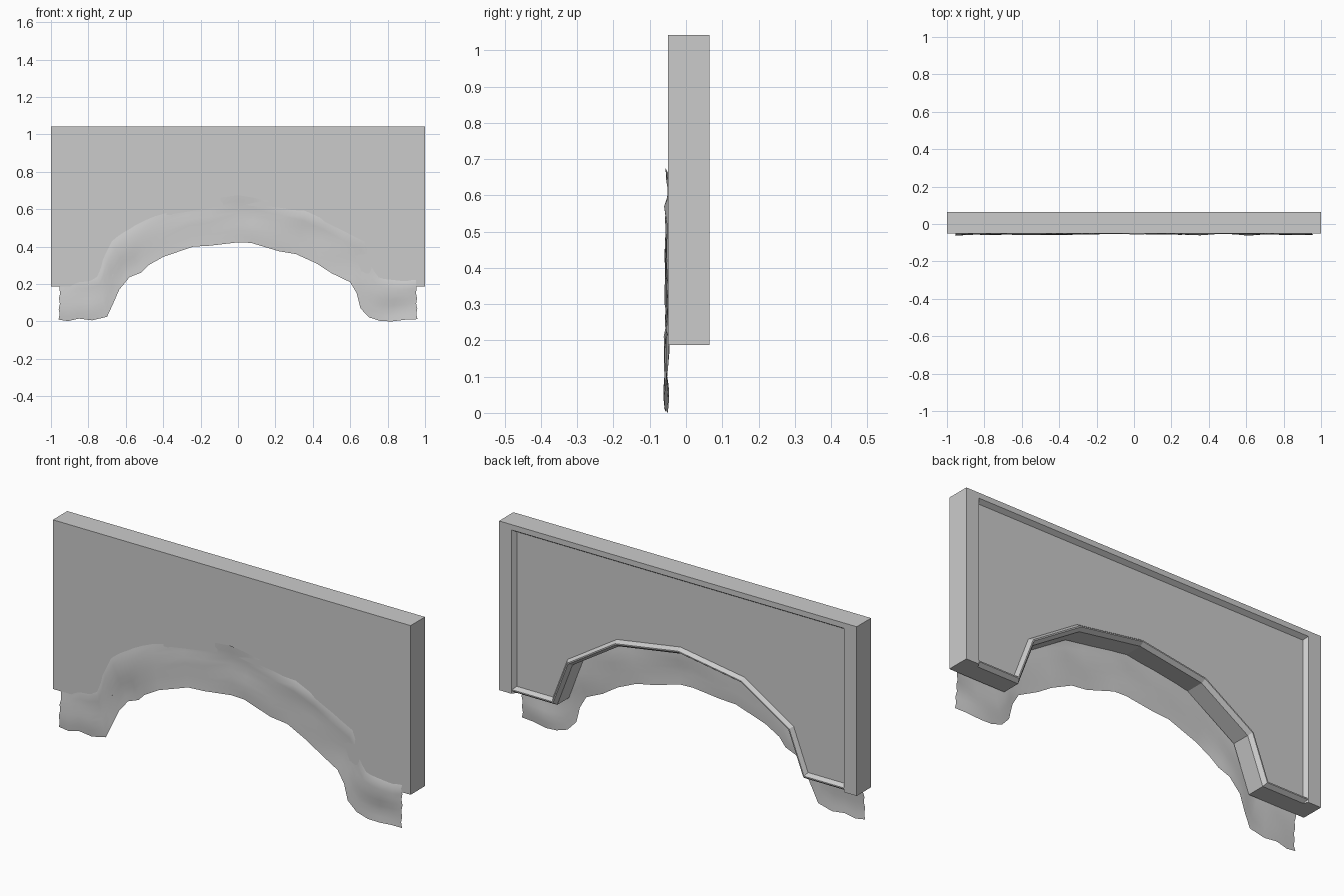
import bpy, bmesh, math
from mathutils import Vector, noise

if "Cube" in bpy.data.objects:
    bpy.data.objects.remove(bpy.data.objects["Cube"])

FRONT, PANEL, BACK = -0.05, 0.043, 0.065

# half outline of the faceted arch opening (x, z), mirrored to the left
half = [(0.345, 0.575), (0.605, 0.41), (0.69, 0.187), (1, 0.187)]
arch = [(-x, z) for x, z in reversed(half)] + [(0, 0.63)] + half


def make(name, verts, faces, smooth=False):
    me = bpy.data.meshes.new(name)
    me.from_pydata(verts, [], faces)
    bm = bmesh.new()
    bm.from_mesh(me)
    bmesh.ops.recalc_face_normals(bm, faces=bm.faces)
    for f in bm.faces:
        f.smooth = smooth
    bm.to_mesh(me)
    bm.free()
    ob = bpy.data.objects.new(name, me)
    bpy.context.collection.objects.link(ob)
    return ob


def loft(name, outline0, y0, outline1, y1):
    """Solid between two matching outlines at different depths."""
    n = len(outline0)
    verts = [(x, y0, z) for x, z in outline0] + [(x, y1, z) for x, z in outline1]
    faces = [tuple(range(n)), tuple(range(n, 2 * n))]
    faces += [(i, (i + 1) % n, n + (i + 1) % n, n + i) for i in range(n)]
    return make(name, verts, faces)


def offset(path, d):
    """Mitred offset of an open polyline towards its left side."""
    out = []
    for i, p in enumerate(path):
        a, b, c = (Vector(path[max(0, i - 1)]), Vector(p),
                   Vector(path[min(len(path) - 1, i + 1)]))
        ds = [v.normalized() for v in (b - a, c - b) if v.length > 0]
        ns = [Vector((-t.y, t.x)) for t in ds]
        m = (ns[0] + ns[-1]).normalized()
        out.append(b + m * d / m.dot(ns[0]))
    return out


# wall slab with the arch cut out of its lower edge
slab = arch + [(1, 1.042), (-1, 1.042)]
loft("wall_panel", slab, FRONT, slab, PANEL)


# raised border on the back with a bevelled inner edge: sides and top
def border(side, top):
    x, z = 1 - side, 1.042 - top
    return [(-1, 0.187), (-1, 1.042), (1, 1.042), (1, 0.187),
            (x, 0.187), (x, z), (-x, z), (-x, 0.187)]


loft("back_frame", border(0.084, 0.041), PANEL, border(0.07, 0.027), BACK)

# chamfered trim following the arch on the back
path = [(max(-0.95, min(0.95, x)), z) for x, z in arch]
section = [(0, 0.03), (0, PANEL), (0.014, 0.063), (0.02, 0.063), (0.033, PANEL), (0.033, 0.03)]
verts = [(p.x, y, p.y) for d, y in section for p in offset(path, d)]
n, m = len(path), len(section)
faces = [(j * n + i, j * n + i + 1, (j + 1) % m * n + i + 1, (j + 1) % m * n + i)
         for j in range(m) for i in range(n - 1)]
faces += [tuple(j * n + e for j in range(m)) for e in (0, n - 1)]
make("arch_trim", verts, faces)

# ragged fabric strip: lower edge x, z then upper edge x, z
rim = [(-.96, .01, -.955, .235), (-.91, .002, -.9, .225), (-.85, .015, -.85, .23),
       (-.78, .006, -.8, .235), (-.7, .025, -.755, .25), (-.67, .09, -.735, .3),
       (-.635, .17, -.72, .36), (-.58, .237, -.68, .44), (-.52, .26, -.62, .49),
       (-.48, .3, -.55, .53), (-.4, .345, -.45, .58), (-.24, .4, -.28, .63),
       (-.15, .405, -.15, .655), (0, .423, 0, .675), (.07, .42, .09, .66),
       (.22, .375, .25, .625), (.31, .36, .36, .6), (.42, .31, .47, .55),
       (.5, .258, .57, .5), (.6, .21, .68, .44), (.635, .15, .71, .36),
       (.655, .07, .73, .3), (.7, .022, .755, .25), (.76, .003, .8, .235),
       (.82, .0, .85, .23), (.9, .01, .9, .225), (.96, .012, .955, .235)]
rows = 8
verts = []
for r in range(rows + 1):
    t = r / rows
    for k, (x0, z0, x1, z1) in enumerate(rim):
        x, z = x0 + (x1 - x0) * t, z0 + (z1 - z0) * t
        if k in (0, len(rim) - 1):
            x -= math.copysign(0.006, x) * math.sin(t * 13) ** 2
        y = -0.0535 + 0.015 * noise.noise(Vector((x * 9, 2.3, z * 8)))
        if r == rows and not -0.04 < x < 0.1:      # upper edge tucks into the wall
            y = -0.046
        if -0.36 < x < -0.05 and t > 0.7:          # slips behind the arch edge
            y = -0.046
        verts.append((x, max(-0.065, min(-0.042, y)), z))
n = len(rim)
faces = [(r * n + i, r * n + i + 1, (r + 1) * n + i + 1, (r + 1) * n + i)
         for r in range(rows) for i in range(n - 1)]
make("fabric_valance", verts, faces, smooth=True)
